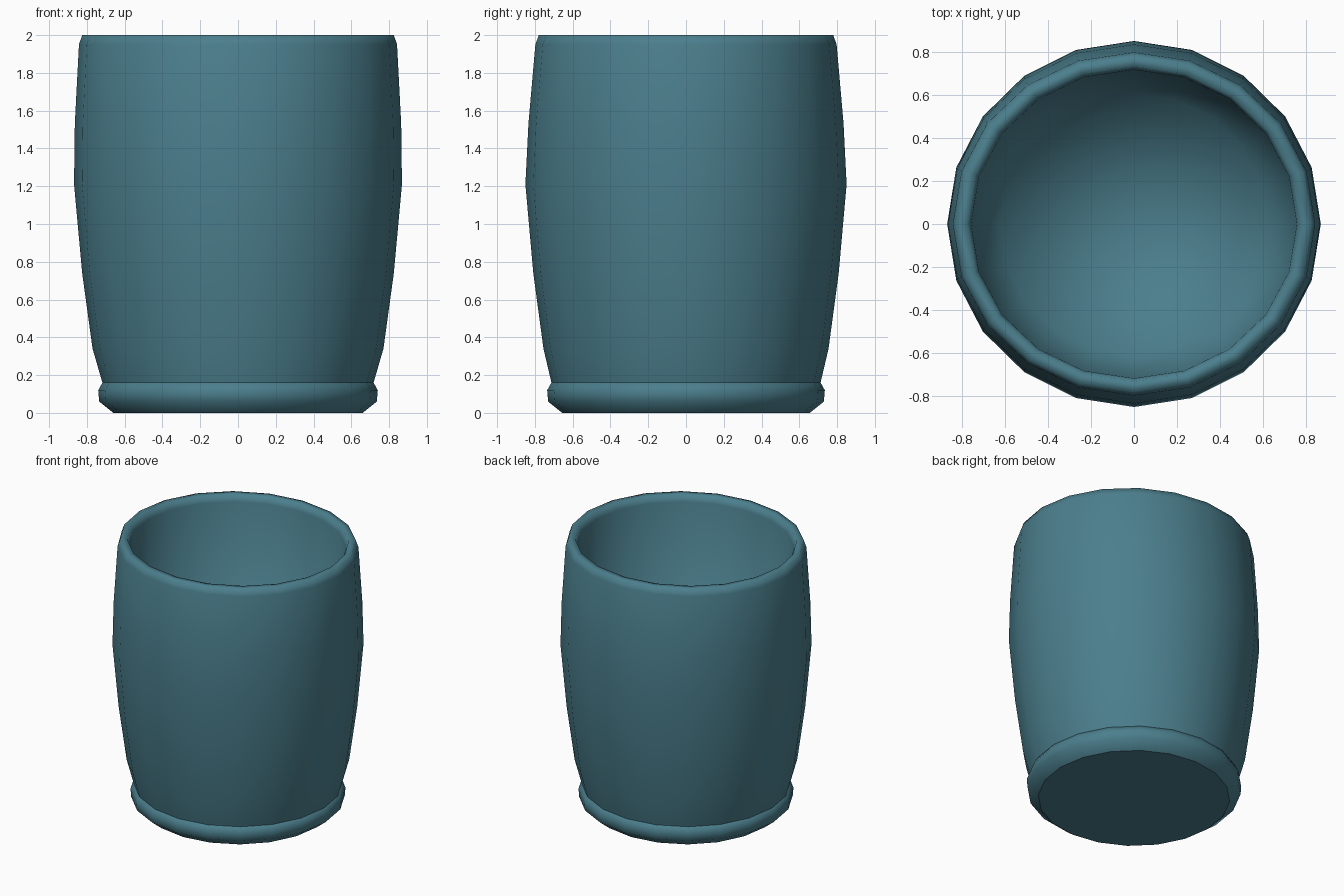
import bpy
import bmesh
from math import cos, sin, pi

SIDES = 20

cube = bpy.data.objects.get("Cube")
if cube:
    bpy.data.objects.remove(cube, do_unlink=True)

teal = bpy.data.materials.new("muted teal")
teal.use_nodes = True
color = (0.07, 0.21, 0.265, 1)
teal.diffuse_color = color
teal.node_tree.nodes["Principled BSDF"].inputs["Base Color"].default_value = color


def depth_ratio(z):
    """The cup gets slightly narrower front to back toward the rim."""
    if z < 0.17:
        return 0.993
    return 0.98 - 0.035 * max(0, z - 1.2) / 0.8


def lathe(name, profile):
    """Turn a (radius, height) profile; radius 0 makes a pole."""
    bm = bmesh.new()
    rings = []
    for r, z in profile:
        if r == 0:
            rings.append([bm.verts.new((0, 0, z))] * SIDES)
        else:
            rings.append([bm.verts.new((r * cos(2 * pi * i / SIDES),
                                        r * depth_ratio(z) * sin(2 * pi * i / SIDES), z))
                          for i in range(SIDES)])
    for low, high in zip(rings, rings[1:]):
        for i in range(SIDES):
            j = (i + 1) % SIDES
            corners = dict.fromkeys((low[i], low[j], high[j], high[i]))
            bm.faces.new(list(corners)).smooth = True
    mesh = bpy.data.meshes.new(name)
    bm.to_mesh(mesh)
    bm.free()
    mesh.materials.append(teal)
    bpy.context.collection.objects.link(bpy.data.objects.new(name, mesh))


# Barrel-shaped wall, rolled rim and tapering hollow in one smooth turned surface
outer_wall = [(0.715, 0.15), (0.77, 0.34), (0.825, 0.74),
              (0.868, 1.21), (0.864, 1.53), (0.842, 1.95)]
rim = [(0.825, 2.0), (0.775, 2.0), (0.757, 1.95)]
hollow = [(0.62, 0.25), (0, 0.18)]
lathe("cup_body", outer_wall + rim + hollow)

# Rounded foot ring, tucked under the wall, and its flat underside
lathe("cup_foot", [(0.66, 0), (0.735, 0.06), (0.74, 0.12), (0.715, 0.165), (0.69, 0.168)])
lathe("foot_underside", [(0, 0), (0.66, 0)])
